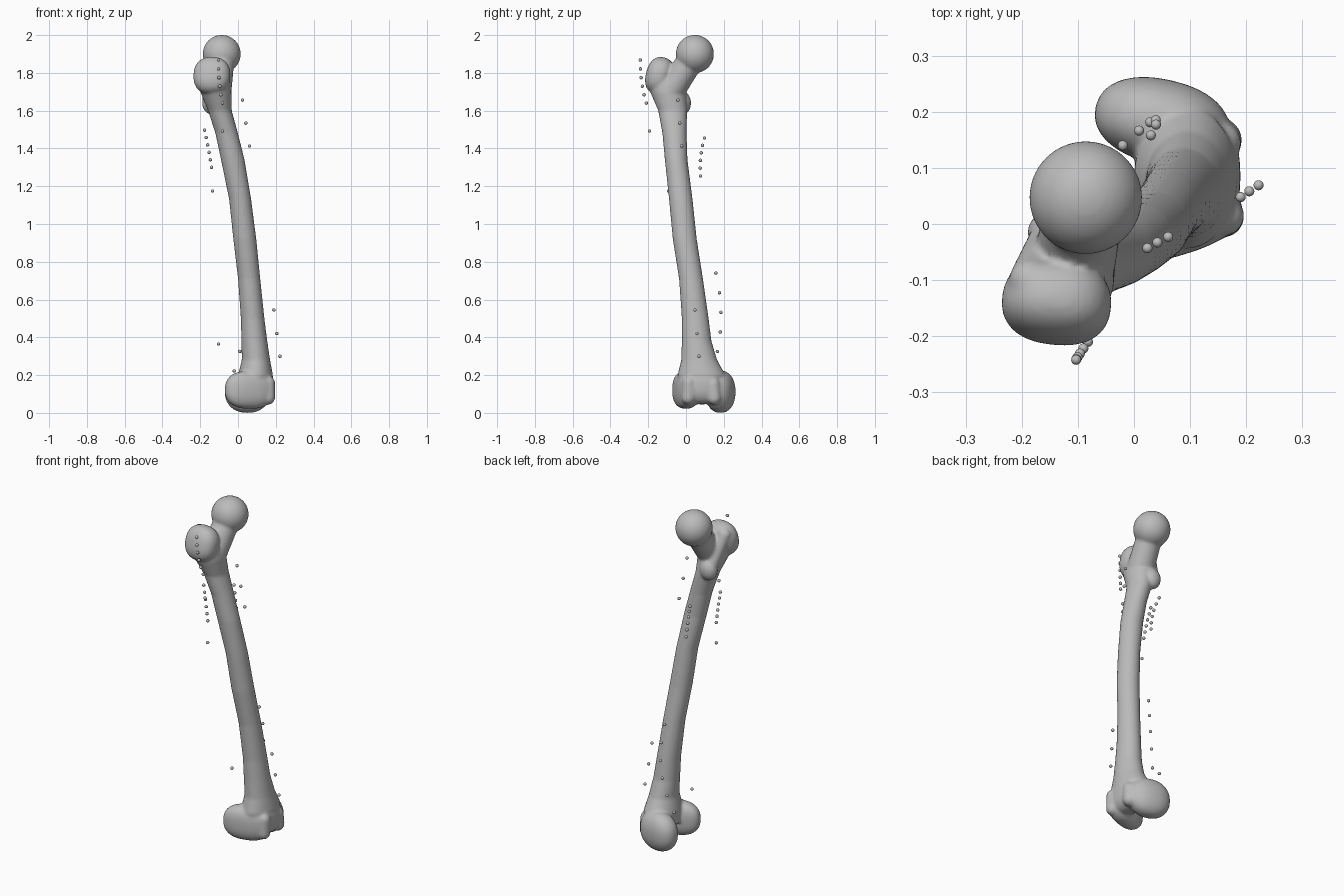
import bpy, bmesh, math
from mathutils import Matrix, Vector

old = bpy.data.objects.get("Cube")
if old:
    bpy.data.objects.remove(old, do_unlink=True)

# One plain grey for everything
grey = bpy.data.materials.new("bone_grey")
grey.use_nodes = True
grey.diffuse_color = (0.5, 0.5, 0.5, 1)
grey.node_tree.nodes["Principled BSDF"].inputs["Base Color"].default_value = (0.5, 0.5, 0.5, 1)


def finish(bm, name):
    bmesh.ops.recalc_face_normals(bm, faces=bm.faces)
    mesh = bpy.data.meshes.new(name)
    bm.to_mesh(mesh)
    bm.free()
    mesh.materials.append(grey)
    mesh.shade_smooth()
    obj = bpy.data.objects.new(name, mesh)
    bpy.context.collection.objects.link(obj)
    return obj


def blob(bm, center, radii, turn=0, tilt=0, box=1.0):
    """Ellipsoid; box below 1 makes it squarer."""
    verts = bmesh.ops.create_uvsphere(bm, u_segments=32, v_segments=20, radius=1)["verts"]
    rot = Matrix.Rotation(math.radians(turn), 3, "Z") @ Matrix.Rotation(math.radians(tilt), 3, "X")
    for v in verts:
        p = Vector([math.copysign(abs(c) ** box, c) * r for c, r in zip(v.co, radii)])
        v.co = rot @ p + Vector(center)


def rod(bm, a, b, ra, rb):
    """Tapered rod with rounded ends."""
    a, b = Vector(a), Vector(b)
    d = b - a
    place = Matrix.Translation((a + b) / 2) @ d.to_track_quat("Z", "Y").to_matrix().to_4x4()
    bmesh.ops.create_cone(bm, cap_ends=True, segments=28, radius1=ra, radius2=rb,
                          depth=d.length, matrix=place)
    blob(bm, a, (ra, ra, ra))
    blob(bm, b, (rb, rb, rb))


def loft(bm, sections, n=32):
    """Skin oval sections given as z, x range, y range."""
    rings = []
    for z, x0, x1, y0, y1 in sections:
        rings.append([bm.verts.new(((x0 + x1) / 2 + (x1 - x0) / 2 * math.cos(math.tau * i / n),
                                    (y0 + y1) / 2 + (y1 - y0) / 2 * math.sin(math.tau * i / n), z))
                      for i in range(n)])
    for lo, hi in zip(rings, rings[1:]):
        for i in range(n):
            j = (i + 1) % n
            bm.faces.new((lo[i], lo[j], hi[j], hi[i]))
    bm.faces.new(rings[0][::-1])
    bm.faces.new(rings[-1])


bm = bmesh.new()

# Shaft, flaring at both ends
loft(bm, [
    (0.12, 0.0, 0.18, -0.04, 0.2),
    (0.2, 0.0, 0.185, -0.045, 0.21),
    (0.28, 0.02, 0.17, -0.025, 0.165),
    (0.38, 0.018, 0.155, -0.022, 0.135),
    (0.5, 0.015, 0.14, -0.022, 0.12),
    (0.71, 0.0, 0.118, -0.037, 0.09),
    (0.92, -0.025, 0.097, -0.07, 0.057),
    (1.13, -0.047, 0.07, -0.09, 0.035),
    (1.34, -0.09, 0.035, -0.112, 0.008),
    (1.48, -0.12, 0.0, -0.125, 0.003),
    (1.6, -0.158, -0.033, -0.147, 0.006),
    (1.7, -0.2, -0.035, -0.19, 0.0),
    (1.78, -0.21, -0.05, -0.2, -0.05),
])

# Ball head and neck
blob(bm, (-0.086, 0.047, 1.9), (0.101, 0.101, 0.101))
rod(bm, (-0.09, 0.02, 1.86), (-0.11, -0.085, 1.7), 0.07, 0.075)

# Greater trochanter, ridge and lesser trochanter
blob(bm, (-0.138, -0.14, 1.785), (0.098, 0.072, 0.1), turn=-6, tilt=-14, box=0.85)
rod(bm, (-0.185, -0.1, 1.83), (-0.15, -0.025, 1.66), 0.038, 0.036)
blob(bm, (-0.14, -0.015, 1.64), (0.05, 0.042, 0.06))

# Condyles and the grooved front surface between them
blob(bm, (0.05, 0.182, 0.112), (0.122, 0.076, 0.112), turn=-13, box=0.9)
blob(bm, (0.062, 0.0, 0.122), (0.135, 0.06, 0.1), turn=16, box=0.8)
blob(bm, (0.115, 0.085, 0.14), (0.075, 0.1, 0.095), box=0.8)
rod(bm, (0.16, 0.012, 0.08), (0.16, 0.015, 0.16), 0.036, 0.036)
rod(bm, (0.155, 0.15, 0.08), (0.155, 0.145, 0.15), 0.038, 0.036)

bone = finish(bm, "thigh_bone")
merge = bone.modifiers.new("merge", "REMESH")
merge.mode = "VOXEL"
merge.voxel_size = 0.0075
merge.use_smooth_shade = True
soften = bone.modifiers.new("soften", "SMOOTH")
soften.factor = 0.5
soften.iterations = 6

# Rows of small beads around the bone: start, middle, end, count
rows = {
    "trochanter_beads": ((-0.103, -0.242, 1.868), (-0.105, -0.243, 1.75), (-0.082, -0.21, 1.64), 6),
    "rear_outer_beads": ((-0.177, -0.07, 1.497), (-0.155, -0.08, 1.4), (-0.14, -0.085, 1.3), 6),
    "rear_inner_beads": ((-0.095, 0.098, 1.455), (-0.062, 0.068, 1.36), (-0.055, 0.077, 1.254), 6),
    "upper_front_beads": ((0.024, -0.043, 1.656), (0.041, -0.033, 1.534), (0.061, -0.023, 1.413), 3),
    "lower_front_beads": ((0.19, 0.048, 0.545), (0.205, 0.058, 0.418), (0.222, 0.069, 0.3), 3),
    "lower_inner_beads": ((0.03, 0.158, 0.74), (0.065, 0.22, 0.48), (-0.02, 0.14, 0.222), 6),
    "single_beads": ((-0.082, -0.193, 1.492), (-0.135, -0.093, 1.175), (-0.103, 0.09, 0.365), 0),
}
for name, (a, m, b, count) in rows.items():
    a, m, b = Vector(a), Vector(m), Vector(b)
    spots = [a, m, b]
    if count:
        ts = [i / (count - 1) for i in range(count)]
        spots = [a * (1 - t) ** 2 + m * 2 * t * (1 - t) + b * t * t for t in ts]
    bm = bmesh.new()
    for p in spots:
        bmesh.ops.create_uvsphere(bm, u_segments=16, v_segments=10, radius=0.009,
                                  matrix=Matrix.Translation(p))
    finish(bm, name)
